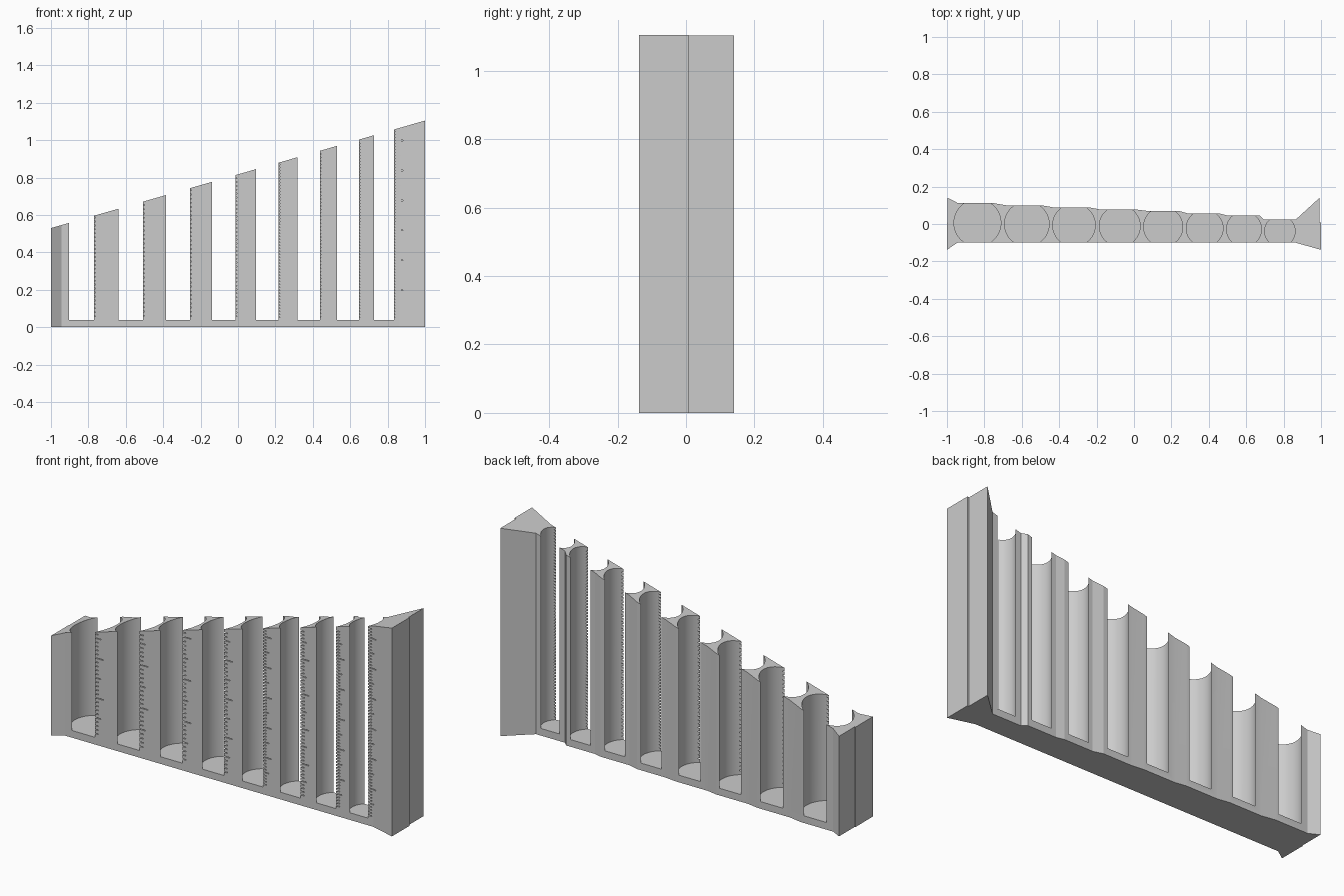
import bpy
import bmesh
import math

if "Cube" in bpy.data.objects:
    bpy.data.objects.remove(bpy.data.objects["Cube"], do_unlink=True)

FRONT, FLOOR, SLOPE, MID = -0.10, 0.038, 0.2875, 0.8175

# One slot per coin size: centre x, half width of front opening, back face y, coin thickness
SLOTS = [
    (-0.837, 0.067, 0.112, 0.0211),
    (-0.573, 0.0655, 0.099, 0.0228),
    (-0.321, 0.064, 0.088, 0.0224),
    (-0.076, 0.063, 0.078, 0.0205),
    (0.156, 0.0605, 0.070, 0.0160),
    (0.378, 0.060, 0.055, 0.0185),
    (0.588, 0.0585, 0.045, 0.0160),
    (0.780, 0.0535, 0.023, 0.0160),
]


def top_z(x):
    return MID + SLOPE * x


def new_object(name, bm):
    bmesh.ops.recalc_face_normals(bm, faces=bm.faces)
    mesh = bpy.data.meshes.new(name)
    bm.to_mesh(mesh)
    bm.free()
    obj = bpy.data.objects.new(name, mesh)
    bpy.context.collection.objects.link(obj)
    return obj


def add_prism(bm, outline, bottom, top):
    """Upright prism; top is a function of x."""
    low = [bm.verts.new((x, y, bottom)) for x, y in outline]
    high = [bm.verts.new((x, y, top(x))) for x, y in outline]
    bm.faces.new(low[::-1])
    bm.faces.new(high)
    n = len(outline)
    for i in range(n):
        j = (i + 1) % n
        bm.faces.new((low[i], low[j], high[j], high[i]))


# Rack outline: flared ends, flat front, back that steps in with each smaller coin
outline = [(-1, -0.138), (-0.944, FRONT), (0.864, FRONT), (1, -0.138),
           (1, 0.008), (0.992, 0.008), (0.992, 0.14)]
back = []
for x, half, y, pitch in SLOTS:
    back += [(x - 0.105 + 0.02 * (x > 0), y), (x + 0.084, y)]
outline += back[::-1] + [(-0.996, 0.14), (-0.996, 0.008), (-1, 0.008)]
bm = bmesh.new()
add_prism(bm, outline, 0, top_z)
rack = new_object("coin_rack", bm)

# Round coin wells, open at front and back
bm_wells = bmesh.new()
# Fine counting notches beside each well, longer at every fifth and tenth coin
bm_ticks = bmesh.new()
for x, half, y, pitch in SLOTS:
    depth = (y - FRONT) / 2
    radius = math.hypot(half, depth)
    ring = [(x + radius * math.cos(a), FRONT + depth + radius * math.sin(a))
            for a in (math.tau * (i + 0.5) / 96 for i in range(96))]
    add_prism(bm_wells, ring, FLOOR, lambda px: 1.5)
    edge = x + half
    for k in range(1, int((top_z(edge) - FLOOR - 0.006) / pitch) + 1):
        length = 0.05 if k % 10 == 0 else 0.035 if k % 5 == 0 else 0.022
        z = FLOOR + k * pitch
        left, right = edge - 0.01, edge + length
        box = [(left, FRONT - 0.02), (right, FRONT - 0.02),
               (right, FRONT + 0.006), (left, FRONT + 0.006)]
        add_prism(bm_ticks, box, z - 0.002, lambda px, z=z: z + 0.002)

for name, bm in (("well_cutter", bm_wells), ("notch_cutter", bm_ticks)):
    cutter = new_object(name, bm)
    cutter.hide_render = True
    mod = rack.modifiers.new(name, "BOOLEAN")
    mod.operation = "DIFFERENCE"
    mod.solver = "EXACT"
    mod.object = cutter
    bpy.ops.object.select_all(action="DESELECT")
    bpy.context.view_layer.objects.active = rack
    rack.select_set(True)
    bpy.ops.object.modifier_apply(modifier=name)
    bpy.data.objects.remove(cutter, do_unlink=True)

# Plain grey plastic
grey = bpy.data.materials.new("grey_plastic")
grey.use_nodes = True
colour = (0.6, 0.6, 0.6, 1)
grey.diffuse_color = colour
grey.node_tree.nodes["Principled BSDF"].inputs["Base Color"].default_value = colour
rack.data.materials.clear()
rack.data.materials.append(grey)
for poly in rack.data.polygons:
    poly.material_index = 0

bpy.ops.object.shade_smooth_by_angle(angle=math.radians(12))
